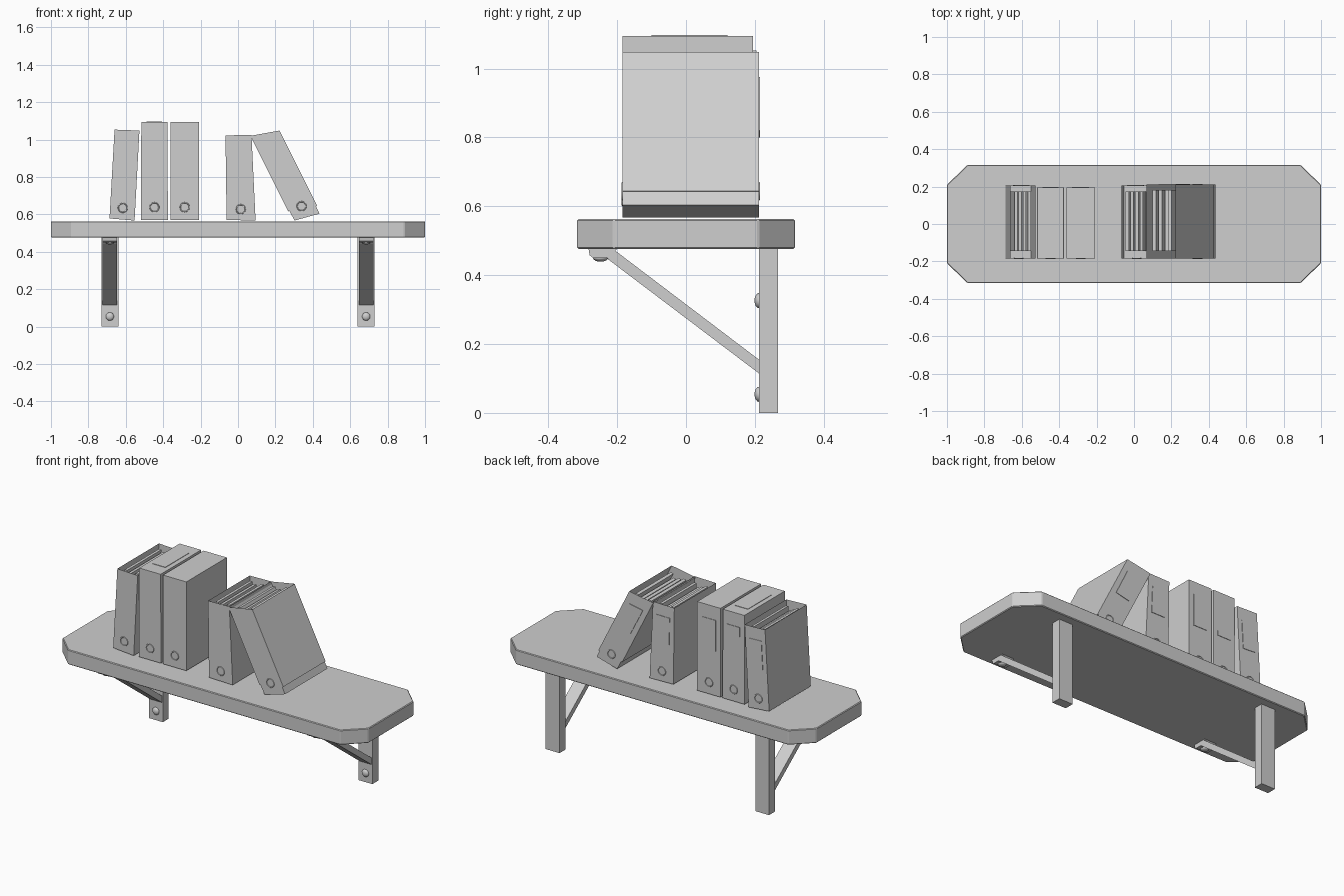
import bpy, bmesh, math
from mathutils import Vector

cube = bpy.data.objects.get("Cube")
if cube:
    bpy.data.objects.remove(cube, do_unlink=True)

grey = bpy.data.materials.new("light_grey")
grey.use_nodes = True
colour = (0.62, 0.62, 0.62, 1)
grey.diffuse_color = colour
grey.node_tree.nodes["Principled BSDF"].inputs["Base Color"].default_value = colour


def finish(name, bm):
    bmesh.ops.recalc_face_normals(bm, faces=bm.faces)
    mesh = bpy.data.meshes.new(name)
    bm.to_mesh(mesh)
    bm.free()
    obj = bpy.data.objects.new(name, mesh)
    bpy.context.collection.objects.link(obj)
    mesh.materials.append(grey)
    return obj


def loft(loop_a, loop_b):
    """Closed solid between two matching loops; returns it and its end cap."""
    bm = bmesh.new()
    a = [bm.verts.new(p) for p in loop_a]
    b = [bm.verts.new(p) for p in loop_b]
    bm.faces.new(a)
    cap = bm.faces.new(b)
    for i in range(len(a)):
        j = (i + 1) % len(a)
        bm.faces.new((a[i], a[j], b[j], b[i]))
    return bm, cap


def side_profile(name, points, x, half):
    bm, _ = loft([(x - half, y, z) for y, z in points],
                 [(x + half, y, z) for y, z in points])
    return finish(name, bm)


def smooth(obj):
    bpy.ops.object.select_all(action="DESELECT")
    obj.select_set(True)
    bpy.context.view_layer.objects.active = obj
    bpy.ops.object.shade_smooth_by_angle(angle=math.radians(40))


def bolt(name, location, rotation, scale_depth):
    bpy.ops.mesh.primitive_uv_sphere_add(segments=16, ring_count=8, radius=0.022,
                                         location=location, rotation=rotation)
    obj = bpy.context.object
    obj.name = name
    obj.scale.z = scale_depth
    obj.data.materials.append(grey)
    smooth(obj)


# Shelf board with clipped corners and softened edges
outline = [(-1, -0.21), (-0.89, -0.316), (0.89, -0.316), (1, -0.21),
           (1, 0.21), (0.89, 0.316), (-0.89, 0.316), (-1, 0.21)]
bm, _ = loft([(x, y, 0.476) for x, y in outline], [(x, y, 0.563) for x, y in outline])
shelf = finish("shelf_board", bm)
bevel = shelf.modifiers.new("soft_edges", "BEVEL")
bevel.width = 0.004

# Wall brackets: post, diagonal brace, rounded foot and bolts
for side, x in (("right", -0.685), ("left", 0.685)):
    side_profile(side + "_post", [(0.212, 0), (0.267, 0), (0.267, 0.476), (0.212, 0.476)], x, 0.045)
    side_profile(side + "_brace", [(-0.225, 0.445), (0.214, 0.113), (0.214, 0.153), (-0.212, 0.476),
                                   (-0.25, 0.476)], x, 0.039)
    side_profile(side + "_foot", [(-0.283, 0.476), (-0.28, 0.458), (-0.27, 0.45),
                                  (-0.232, 0.45), (-0.2, 0.476)], x, 0.039)
    for level, z in (("lower", 0.054), ("upper", 0.326)):
        bolt(side + "_" + level + "_bolt", (x, 0.212, z), (math.pi / 2, 0, 0), 0.6)
    bolt(side + "_foot_bolt", (x, -0.248, 0.45), (0, 0, 0), 0.5)

# Files: front corners (bottom left, bottom right, top right, top left), back y, open top
files = [
    ("leaning_file", [(-0.687, 0.578), (-0.553, 0.567), (-0.527, 1.048), (-0.66, 1.053)], 0.205, True),
    ("tall_file_one", [(-0.519, 0.57), (-0.375, 0.57), (-0.377, 1.095), (-0.517, 1.095)], 0.194, False),
    ("tall_file_two", [(-0.361, 0.57), (-0.209, 0.57), (-0.209, 1.095), (-0.361, 1.095)], 0.194, False),
    ("short_file", [(-0.061, 0.57), (0.094, 0.567), (0.072, 1.025), (-0.067, 1.022)], 0.205, True),
    ("tilted_file", [(0.302, 0.567), (0.436, 0.604), (0.222, 1.048), (0.066, 1.02)], 0.212, True),
]
FRONT = -0.184
for name, corners, back, is_open in files:
    bl, br, tr, tl = [Vector((x, 0, z)) for x, z in corners]

    def at(u, y, v):
        p = bl.lerp(br, u).lerp(tl.lerp(tr, u), v)
        return Vector((p.x, y, p.z))

    def slab(u0, u1, y0, y1, v0, v1):
        ring = [(u0, y0), (u1, y0), (u1, y1), (u0, y1)]
        return loft([at(u, y, v0) for u, y in ring], [at(u, y, v1) for u, y in ring])

    # Case, hollowed from the top when open
    bm, cap = slab(0, 1, FRONT, back, 0, 1)
    if is_open:
        bmesh.ops.inset_region(bm, faces=[cap], thickness=0.011)
        inner = bmesh.ops.extrude_discrete_faces(bm, faces=[cap])["faces"][0]
        bmesh.ops.translate(bm, verts=inner.verts, vec=(at(0.5, 0, 0) - at(0.5, 0, 1)) * 0.9)
    finish(name, bm)

    # Paper bundles standing inside
    if is_open:
        for i in range(4):
            u = 0.16 + i * 0.18
            bm, _ = slab(u, u + 0.12, FRONT + 0.04, back - 0.03, 0.08, 0.97 - 0.025 * (i % 3))
            finish(name + "_papers", bm)
    # Top label
    elif name == "tall_file_one":
        bm, _ = slab(0.2, 0.8, -0.1, 0.12, 1, 1.005)
        finish(name + "_top_label", bm)

    # Finger rings at both ends
    for end, y in (("front", FRONT), ("back", back)):
        bpy.ops.mesh.primitive_torus_add(major_segments=20, minor_segments=6, major_radius=0.024,
                                         minor_radius=0.003, location=at(0.5, y, 0.13),
                                         rotation=(math.pi / 2, 0, 0))
        ring = bpy.context.object
        ring.name = name + "_" + end + "_finger_ring"
        ring.data.materials.append(grey)
        smooth(ring)

    # Spine label at the back
    bm, _ = slab(0.2, 0.8, back - 0.002, back + 0.003, 0.5, 0.85)
    finish(name + "_spine_label", bm)
